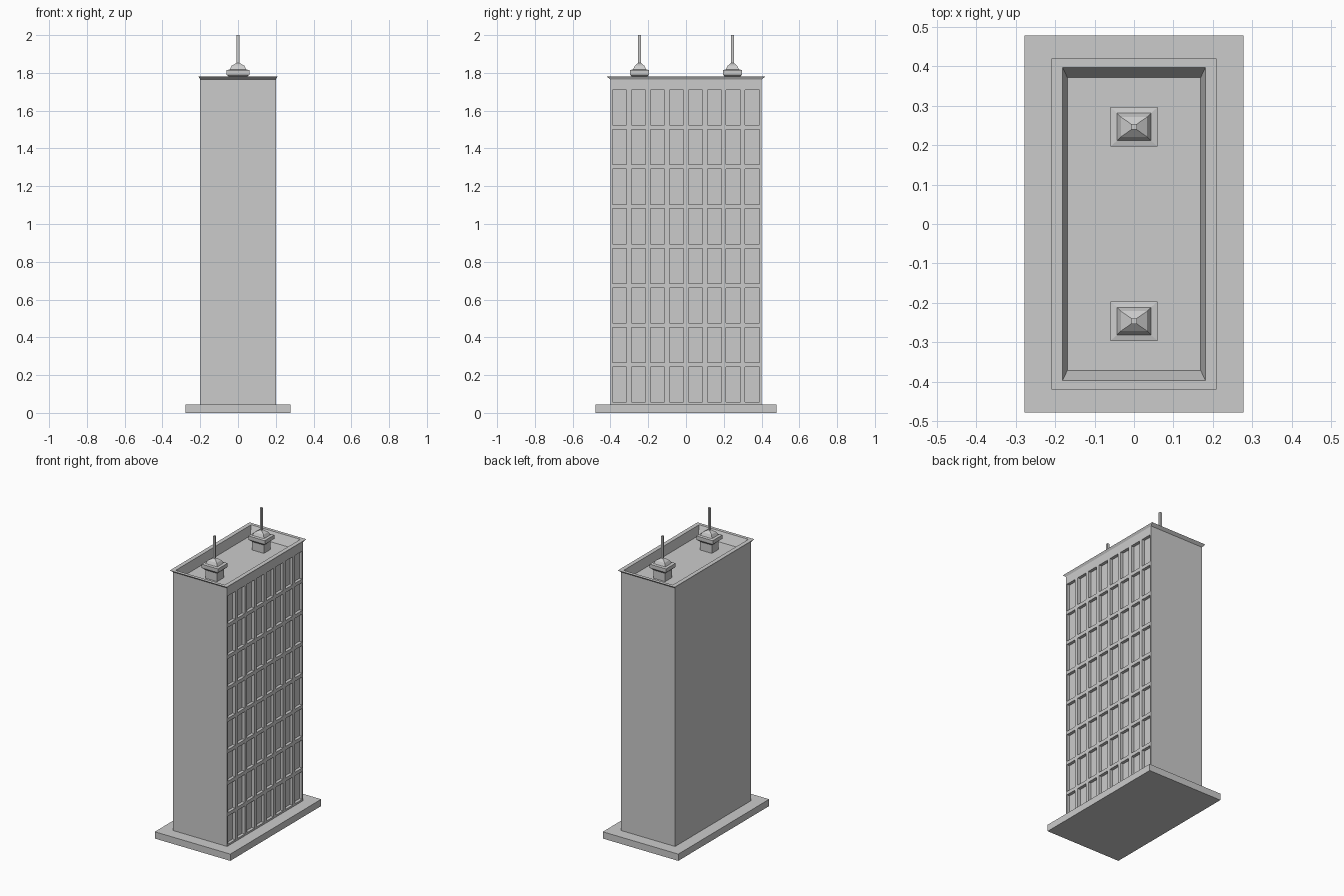
import bpy
import bmesh

cube = bpy.data.objects.get("Cube")
if cube:
    bpy.data.objects.remove(cube, do_unlink=True)

# One concrete colour for everything
concrete = bpy.data.materials.new("concrete_grey")
concrete.use_nodes = True
concrete.diffuse_color = (0.6, 0.6, 0.6, 1)
concrete.node_tree.nodes["Principled BSDF"].inputs["Base Color"].default_value = (0.6, 0.6, 0.6, 1)


def loft(rings):
    """Capped stack of rectangles, each given as (half x, half y, z)."""
    bm = bmesh.new()
    loops = [[bm.verts.new((sx * hx, sy * hy, z))
              for sx, sy in ((-1, -1), (1, -1), (1, 1), (-1, 1))]
             for hx, hy, z in rings]
    bm.faces.new(loops[0][::-1])
    bm.faces.new(loops[-1])
    for low, high in zip(loops, loops[1:]):
        for i in range(4):
            j = (i + 1) % 4
            bm.faces.new((low[i], low[j], high[j], high[i]))
    bm.normal_update()
    return bm


def finish(bm, name, location=(0, 0, 0)):
    mesh = bpy.data.meshes.new(name)
    bm.to_mesh(mesh)
    bm.free()
    mesh.materials.append(concrete)
    obj = bpy.data.objects.new(name, mesh)
    obj.location = location
    bpy.context.collection.objects.link(obj)
    return obj


# Ground slab
finish(loft([(0.278, 0.478, 0), (0.278, 0.478, 0.045)]), "base_slab")

# Tower with flared cornice and sunken roof
WALL_X, WALL_Y, ROOF = 0.2, 0.4, 1.72
tower = loft([(WALL_X, WALL_Y, 0.045), (WALL_X, WALL_Y, 1.765),
              (0.209, 0.419, 1.78), (0.181, 0.397, 1.78), (0.169, 0.371, ROOF)])

# Window grid on the +x wall: cut lines, then sink the panes
COUNT = 8
columns = [(-0.352 + 0.1005 * i - 0.038, -0.352 + 0.1005 * i + 0.038) for i in range(COUNT)]
rows = [(0.057 + 0.2095 * i, 0.243 + 0.2095 * i) for i in range(COUNT)]


def wall_faces():
    return [f for f in tower.faces if all(abs(v.co.x - WALL_X) < 1e-5 for v in f.verts)]


def cut(point, normal):
    faces = wall_faces()
    edges = {e for f in faces for e in f.edges}
    verts = {v for f in faces for v in f.verts}
    bmesh.ops.bisect_plane(tower, geom=faces + list(edges) + list(verts),
                           plane_co=point, plane_no=normal, dist=1e-5)


for span in columns:
    for y in span:
        cut((0, y, 0), (0, 1, 0))
for span in rows:
    for z in span:
        cut((0, 0, z), (0, 0, 1))


def inside(value, spans):
    return any(a < value < b for a, b in spans)


panes = []
for f in wall_faces():
    c = f.calc_center_median()
    if inside(c.y, columns) and inside(c.z, rows):
        panes.append(f)
bmesh.ops.inset_individual(tower, faces=panes, thickness=0, depth=-0.02)
finish(tower, "tower")

# Roof turrets with masts
for side, y in (("front", -0.246), ("back", 0.246)):
    turret = loft([(0.043, 0.035, ROOF), (0.043, 0.035, 1.775), (0.06, 0.05, 1.79),
                   (0.06, 0.05, 1.815), (0.043, 0.035, 1.818),
                   (0.033, 0.025, 1.838), (0.007, 0.007, 1.853)])
    finish(turret, side + "_turret", (0, y, 0))
    finish(loft([(0.007, 0.007, 1.84), (0.007, 0.007, 2.0)]), side + "_mast", (0, y, 0))
